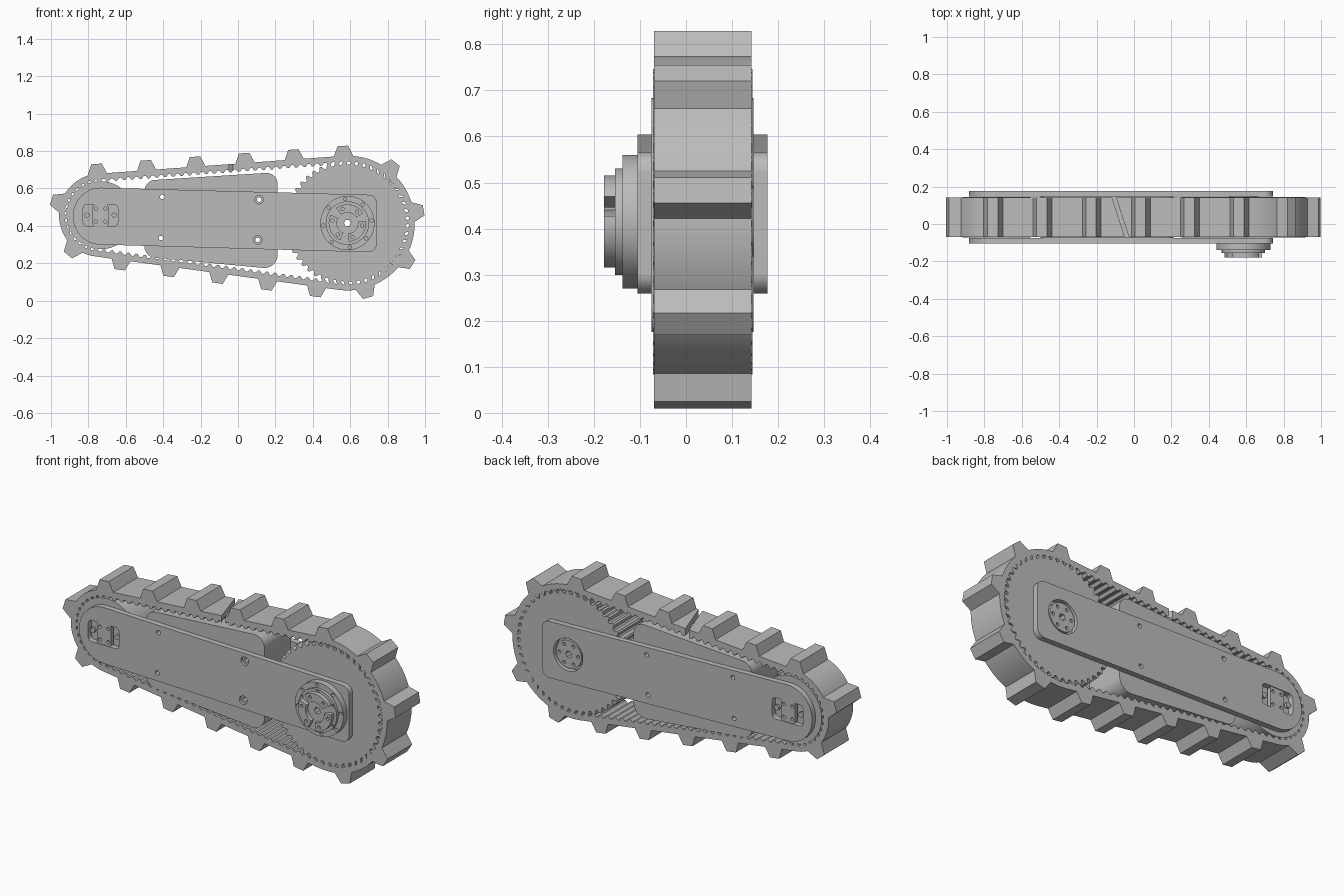
import bpy, bmesh
from math import pi, cos, sin, acos, atan2, hypot, radians
from mathutils import Vector

cube = bpy.data.objects.get("Cube")
if cube:
    bpy.data.objects.remove(cube)

grey = bpy.data.materials.new("plain grey")
grey.use_nodes = True
grey.diffuse_color = (0.5, 0.5, 0.5, 1)
grey.node_tree.nodes["Principled BSDF"].inputs["Base Color"].default_value = (0.5, 0.5, 0.5, 1)

BIG, BIG_R = Vector((0.585, 0.415)), 0.36
SMALL, SMALL_R = Vector((-0.735, 0.457)), 0.222
BELT_Y = (-0.07, 0.142)
FRONT_Y = (-0.105, -0.075)
BACK_Y = (0.147, 0.177)


def polar(c, r, a):
    return Vector((c[0] + r * cos(a), c[1] + r * sin(a)))


def circle(c, r, n=32):
    return [polar(c, r, 2 * pi * i / n) for i in range(n)]


def around(c, r, n, start=0.0):
    return [polar(c, r, start + 2 * pi * i / n) for i in range(n)]


def rounded(corners, steps=10):
    """Polygon outline from (x, z, corner radius) with arcs at its corners."""
    out = []
    for i, (x, z, r) in enumerate(corners):
        p = Vector((x, z))
        a = (Vector(corners[i - 1][:2]) - p).normalized()
        b = (Vector(corners[(i + 1) % len(corners)][:2]) - p).normalized()
        half = acos(a.dot(b)) / 2
        c = p + (a + b).normalized() * (r / sin(half))
        reach = r / sin(half) * cos(half)
        d0, d1 = p + a * reach - c, p + b * reach - c
        t0 = atan2(d0.y, d0.x)
        dt = (atan2(d1.y, d1.x) - t0 + pi) % (2 * pi) - pi
        out += [polar(c, r, t0 + dt * k / steps) for k in range(steps + 1)]
    return out


def box(c, w, h, r):
    x, z = c
    return rounded([(x + sx * w / 2, z + sz * h / 2, r)
                    for sx, sz in ((-1, -1), (1, -1), (1, 1), (-1, 1))], 5)


def finish(name, bm):
    bmesh.ops.recalc_face_normals(bm, faces=bm.faces)
    mesh = bpy.data.meshes.new(name)
    bm.to_mesh(mesh)
    bm.free()
    mesh.materials.append(grey)
    obj = bpy.data.objects.new(name, mesh)
    bpy.context.collection.objects.link(obj)
    shade(mesh)
    return obj


def shade(mesh):
    for p in mesh.polygons:
        p.use_smooth = True
    mesh.set_sharp_from_angle(angle=radians(25))


def prisms(name, parts):
    """One object made of outlines in x,z extruded along y."""
    bm = bmesh.new()
    for pts, y0, y1 in parts:
        a = [bm.verts.new((p[0], y0, p[1])) for p in pts]
        b = [bm.verts.new((p[0], y1, p[1])) for p in pts]
        bm.faces.new(a)
        bm.faces.new(b[::-1])
        for i in range(len(a)):
            bm.faces.new((a[i - 1], a[i], b[i], b[i - 1]))
    return finish(name, bm)


def cut(obj, parts):
    cutter = prisms("cutter", parts)
    cutter.hide_render = True
    mod = obj.modifiers.new("holes", "BOOLEAN")
    mod.operation, mod.solver, mod.object = "DIFFERENCE", "EXACT", cutter
    dg = bpy.context.evaluated_depsgraph_get()
    mesh = bpy.data.meshes.new_from_object(obj.evaluated_get(dg))
    obj.modifiers.clear()
    obj.data = mesh
    bpy.data.objects.remove(cutter)
    shade(mesh)


# Belt path: two arcs joined by two straight runs
d = SMALL - BIG
L, phi = d.length, atan2(d.y, d.x)
spread = acos((BIG_R - SMALL_R) / L)
top_a, low_a = phi - spread, phi + spread
run = L * sin(spread)
big_arc = BIG_R * (2 * pi - 2 * spread)
small_arc = SMALL_R * 2 * spread
TOTAL = big_arc + small_arc + 2 * run


def path(s):
    """Point on the outer belt line and its outward direction."""
    s %= TOTAL
    if s < big_arc:
        a = low_a - 2 * pi + s / BIG_R
        return polar(BIG, BIG_R, a), polar((0, 0), 1, a)
    s -= big_arc
    if s < run:
        return polar(BIG, BIG_R, top_a).lerp(polar(SMALL, SMALL_R, top_a), s / run), polar((0, 0), 1, top_a)
    s -= run
    if s < small_arc:
        a = top_a + s / SMALL_R
        return polar(SMALL, SMALL_R, a), polar((0, 0), 1, a)
    s -= small_arc
    return polar(SMALL, SMALL_R, low_a).lerp(polar(BIG, BIG_R, low_a), s / run), polar((0, 0), 1, low_a)


# Toothed belt
bm = bmesh.new()
N = 102 * 4
rings = []
for i in range(N):
    p, n = path(TOTAL * i / N)
    q = p - n * (0.044 if i % 4 < 2 else 0.03)
    rings.append([bm.verts.new((v.x, y, v.y)) for v, y in
                  ((p, BELT_Y[0]), (p, BELT_Y[1]), (q, BELT_Y[1]), (q, BELT_Y[0]))])
for i in range(N):
    for k in range(4):
        bm.faces.new((rings[i - 1][k - 1], rings[i - 1][k], rings[i][k], rings[i][k - 1]))
belt = finish("belt", bm)

# Slanted joint in the top run, cut in short steps across the width
steps = 12
w = BELT_Y[1] - BELT_Y[0] + 0.02
bm = bmesh.new()
bmesh.ops.create_cube(bm, size=1)
for v in bm.verts:
    t = v.co.y + 0.5
    v.co = (-0.035 - 0.075 * t + v.co.x * 0.022, BELT_Y[0] - 0.01 + w * t, 0.72 + v.co.z * 0.12)
seam = finish("seam_cutter", bm)
mod = belt.modifiers.new("seam", "BOOLEAN")
mod.operation, mod.solver, mod.object = "DIFFERENCE", "EXACT", seam
mesh = bpy.data.meshes.new_from_object(belt.evaluated_get(bpy.context.evaluated_depsgraph_get()))
belt.modifiers.clear()
belt.data = mesh
bpy.data.objects.remove(seam)
shade(mesh)

# Tread lugs
start = BIG_R * (radians(9.5) - (low_a - 2 * pi))
lugs = []
for i in range(17):
    p, n = path(start + TOTAL * i / 17)
    t = Vector((-n.y, n.x))
    lugs.append(([p + t * u + n * h for u, h in
                  ((-0.056, -0.012), (0.056, -0.012), (0.028, 0.053), (-0.028, 0.053))], *BELT_Y))
prisms("tread_lugs", lugs)

# Holes that pass right through
bolts = [(-0.405, 0.555), (-0.412, 0.335), (0.113, 0.54), (0.105, 0.325)]
through = [(circle(c, 0.012, 16), -0.3, 0.3) for c in bolts]
axle = [(around(BIG, 0.019, 6), -0.3, 0.3)]

# Drive sprocket
teeth = []
for i in range(47 * 4):
    teeth.append(polar(BIG, 0.332 if i % 4 < 2 else 0.312, 2 * pi * i / (47 * 4)))
sprocket = prisms("drive_sprocket", [(teeth, -0.072, 0.144)])
cut(sprocket, axle)

# Idler pulley
prisms("idler_pulley", [(circle(SMALL, 0.182, 64), -0.072, 0.144)])

# Middle block between the belt runs
block = prisms("middle_block", [(rounded([
    (-0.5, 0.642, 0.06), (0.212, 0.687, 0.06), (0.212, 0.168, 0.07), (-0.5, 0.235, 0.06)]), -0.075, 0.147)])
cut(block, through)

# Side plates with bolt holes and an adjuster window
outline = rounded([(-0.882, 0.608, 0.148), (0.742, 0.565, 0.045),
                   (0.742, 0.258, 0.045), (-0.882, 0.304, 0.148)], 16)
window = box(SMALL, 0.185, 0.115, 0.02)
for side, (y0, y1) in (("front", FRONT_Y), ("back", BACK_Y)):
    plate = prisms(side + "_plate", [(outline, y0, y1)])
    cut(plate, through + [(window, y0 - 0.01, y1 + 0.01)])
    if side == "front":
        cut(plate, [(circle(c, 0.023, 24), y0 - 0.01, y0 + 0.015) for c in bolts[2:]] + axle)
    else:
        cut(plate, [(circle(BIG, 0.088, 48), y0 - 0.01, y1 + 0.01)])
    # Adjuster block and bolts inside the window
    inset = 0.004
    slider = prisms(side + "_adjuster", [(box(SMALL, 0.085, 0.115, 0.012), y0 + inset, y1 - inset)])
    cut(slider, [(circle(SMALL + Vector((sx * 0.025, sz * 0.035)), 0.009, 12), y0 - 0.01, y1 + 0.01)
                 for sx in (-1, 1) for sz in (-1, 1)])
    ends = prisms(side + "_adjuster_bolts", [(circle(SMALL + Vector((sx * 0.073, 0)), 0.014, 16),
                                              y0 + 0.008, y1 - 0.008) for sx in (-1, 1)])

# Front hub: stepped flange with screw holes and a three-lug collar
hub = prisms("hub_flange", [(circle(BIG, 0.145, 64), -0.138, -0.104)])
cut(hub, [(circle(c, 0.009, 12), -0.2, -0.12) for c in around(BIG, 0.13, 8, 0.1)] + axle)
step = prisms("hub_step", [(circle(BIG, 0.116, 64), -0.154, -0.137)])
cut(step, axle + [(circle(BIG, 0.055, 32), -0.2, -0.145)]
    + [(circle(c, 0.007, 12), -0.2, -0.146) for c in around(BIG, 0.107, 6, 0.5)])
collar = []
for k in range(3):
    a0 = radians(33 + 120 * k)
    sweep = [a0 + radians(94) * i / 16 for i in range(17)]
    collar.append(([polar(BIG, 0.1, a) for a in sweep]
                   + [polar(BIG, 0.056, a) for a in reversed(sweep)], -0.178, -0.153))
collar = prisms("hub_collar", collar)
cut(collar, [(circle(c, 0.009, 12), -0.2, -0.165) for c in around(BIG, 0.08, 6, radians(50))])

# Back hub: flanged disc seated in the plate opening
back = prisms("back_hub", [(circle(BIG, 0.076, 48), 0.143, 0.172)])
cut(back, axle + [(circle(BIG, 0.034, 24), 0.16, 0.2)]
    + [(circle(c, 0.009, 12), 0.16, 0.2) for c in around(BIG, 0.056, 6)])
